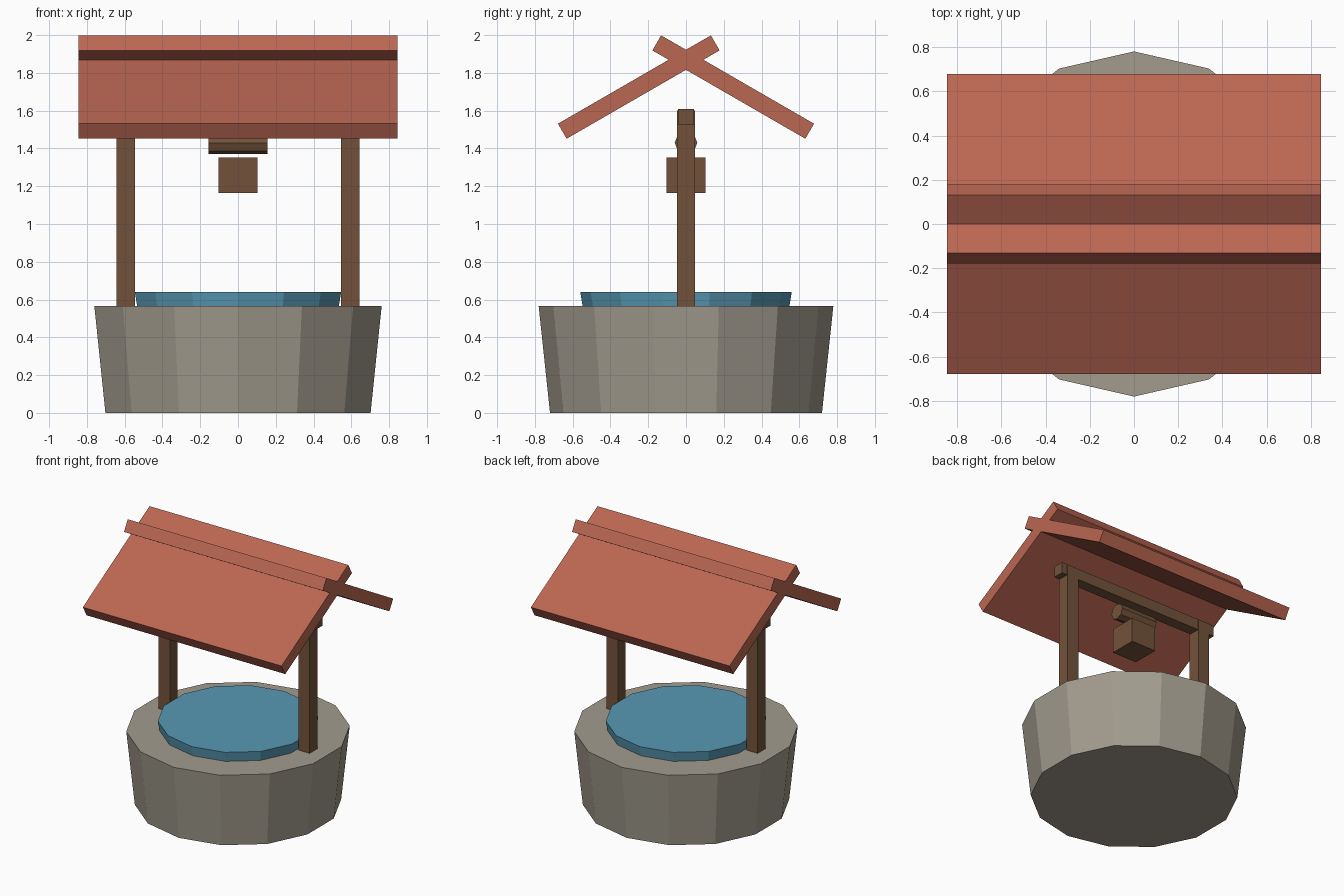
import bpy
from math import radians, pi

if "Cube" in bpy.data.objects:
    bpy.data.objects.remove(bpy.data.objects["Cube"])


def material(name, rgb):
    m = bpy.data.materials.new(name)
    m.diffuse_color = (*rgb, 1)
    m.use_nodes = True
    m.node_tree.nodes["Principled BSDF"].inputs["Base Color"].default_value = m.diffuse_color
    return m


STONE = material("stone", (0.36, 0.33, 0.27))
WATER = material("water", (0.10, 0.32, 0.46))
WOOD = material("wood", (0.17, 0.085, 0.042))
TILE = material("roof_red", (0.50, 0.135, 0.085))


def finish(name, mat):
    ob = bpy.context.object
    ob.name = name
    ob.data.materials.append(mat)
    return ob


def box(name, centre, size, mat, tilt=0):
    bpy.ops.mesh.primitive_cube_add(size=1, location=centre, rotation=(tilt, 0, 0))
    ob = finish(name, mat)
    ob.scale = size
    return ob


def drum(name, sides, r1, r2, z1, z2, mat):
    bpy.ops.mesh.primitive_cone_add(vertices=sides, radius1=r1, radius2=r2,
                                    depth=z2 - z1, location=(0, 0, (z1 + z2) / 2))
    return finish(name, mat)


# Stone basin and raised water disc
drum("stone_basin", 14, 0.72, 0.78, 0, 0.565, STONE)
drum("water", 14, 0.54, 0.56, 0.52, 0.64, WATER)

# Posts and roof slabs, in mirrored pairs
for s, side, end in ((-1, "left", "front"), (1, "right", "back")):
    box(side + "_post", (s * 0.595, 0, 1.08), (0.097, 0.097, 1.04), WOOD)
    box(end + "_roof", (0, s * 0.25, 1.725), (1.69, 0.935, 0.092), TILE, -s * radians(30))

# Crossbeam, winding roller and bucket
box("crossbeam", (0, 0, 1.567), (1.38, 0.084, 0.084), WOOD)
bpy.ops.mesh.primitive_cylinder_add(vertices=8, radius=0.06, depth=0.31,
                                    location=(0, 0, 1.43), rotation=(0, pi / 2, 0))
finish("roller", WOOD)
box("bucket", (0, 0, 1.257), (0.208, 0.208, 0.188), WOOD)
